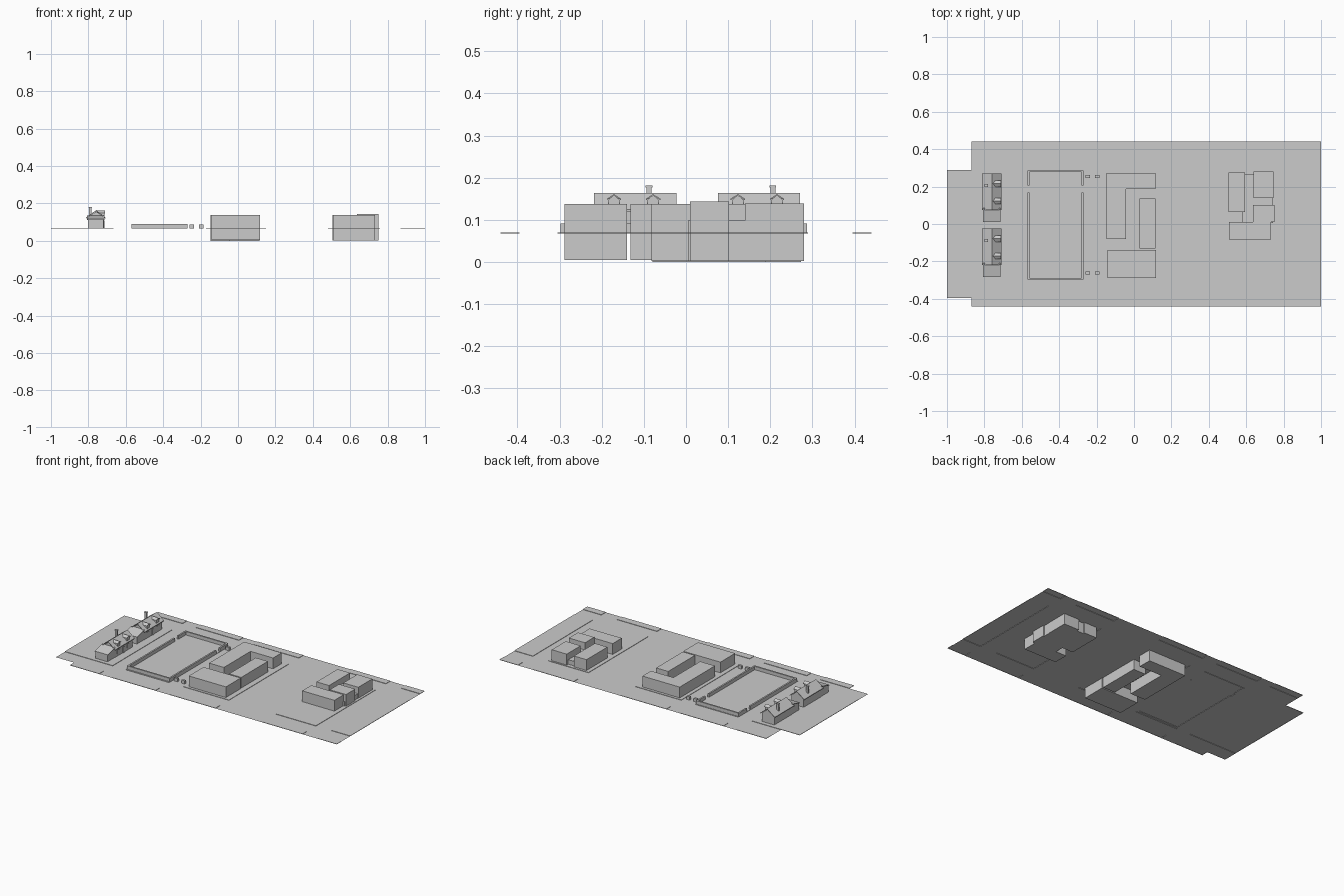
import bpy, bmesh
from mathutils import Vector

if "Cube" in bpy.data.objects:
    bpy.data.objects.remove(bpy.data.objects["Cube"])

G = 0.067      # road level
P = 0.0695     # pavement level


def finish(name, bm):
    bmesh.ops.recalc_face_normals(bm, faces=bm.faces)
    me = bpy.data.meshes.new(name)
    bm.to_mesh(me)
    bm.free()
    ob = bpy.data.objects.new(name, me)
    bpy.context.collection.objects.link(ob)
    return ob


def prism(name, pts, vec):
    """Sweep a planar outline along a vector."""
    bm = bmesh.new()
    f = bm.faces.new([bm.verts.new(p) for p in pts])
    r = bmesh.ops.extrude_face_region(bm, geom=[f], use_keep_orig=True)
    bmesh.ops.translate(bm, vec=Vector(vec),
                        verts=[v for v in r["geom"] if isinstance(v, bmesh.types.BMVert)])
    return finish(name, bm)


def box(name, x0, x1, y0, y1, z0, z1):
    return prism(name, [(x0, y0, z0), (x1, y0, z0), (x1, y1, z0), (x0, y1, z0)],
                 (0, 0, z1 - z0))


# ground: one sheet of roads with slightly raised city blocks
xs = [-1, -0.87, -0.665, -0.57, -0.27, -0.17, 0.15, 0.48, 0.76, 0.87, 1]
ys = [-0.44, -0.395, -0.305, 0.29, 0.395, 0.44]
bm = bmesh.new()
grid = [[bm.verts.new((x, y, G)) for y in ys] for x in xs]
pads = []
for i in range(len(xs) - 1):
    for j in range(len(ys) - 1):
        if i == 0 and j not in (1, 2):
            continue
        f = bm.faces.new((grid[i][j], grid[i + 1][j], grid[i + 1][j + 1], grid[i][j + 1]))
        if i in (0, 1, 3, 5, 7, 9) and j in (0, 2, 4):
            pads.append(f)
r = bmesh.ops.extrude_face_region(bm, geom=pads)
bmesh.ops.translate(bm, vec=(0, 0, P - G),
                    verts=[v for v in r["geom"] if isinstance(v, bmesh.types.BMVert)])
bmesh.ops.delete(bm, geom=[f for f in pads if f.is_valid], context="FACES")
bmesh.ops.delete(bm, geom=[v for v in bm.verts if not v.link_faces], context="VERTS")
finish("ground", bm)

# central complex: L-shaped hall, side wing and front hall
L = [(-0.147, -0.08), (-0.043, -0.08), (-0.043, 0.187), (0.115, 0.187),
     (0.115, 0.273), (-0.147, 0.273)]
prism("central_l_hall", [(x, y, 0) for x, y in L], (0, 0, 0.138))
box("central_side_wing", 0.03, 0.115, -0.132, 0.135, 0.005, 0.137)
box("central_front_hall", -0.143, 0.117, -0.288, -0.14, 0.005, 0.137)

# eastern complex: four blocks and a lower link
box("east_left_block", 0.505, 0.593, 0.065, 0.275, 0.002, 0.138)
box("east_back_block", 0.64, 0.745, 0.14, 0.28, 0.002, 0.139)
box("east_tall_block", 0.636, 0.75, 0.01, 0.102, 0.002, 0.144)
box("east_front_block", 0.507, 0.733, -0.082, 0.01, 0.002, 0.138)
box("east_low_link", 0.58, 0.743, 0.005, 0.265, 0.002, 0.098)

# walled field with side gateways
T, H = 0.01, 0.091
box("field_wall_front", -0.57, -0.27, -0.298, -0.288, G, H)
box("field_wall_back", -0.57, -0.27, 0.277, 0.287, G, H)
for side, x in (("left", -0.57), ("right", -0.28)):
    box(f"field_wall_{side}_long", x, x + T, -0.288, 0.168, G, H)
    box(f"field_wall_{side}_short", x, x + T, 0.205, 0.277, G, H)

# roadside blocks beside the field
for i, x in enumerate((-0.248, -0.197)):
    for j, y in enumerate((-0.262, 0.254)):
        box(f"roadside_block_{i}_{j}", x - 0.012, x + 0.012, y - 0.007, y + 0.007, G, 0.087)


def house(tag, y0):
    """House with gabled roof, two dormers, chimney and lean-to wing."""
    y1 = y0 + 0.195
    prof = [(-0.803, P), (-0.717, P), (-0.717, 0.125), (-0.758, 0.157), (-0.803, 0.125)]
    prism(f"{tag}_walls", [(x, y0 + 0.008, z) for x, z in prof], (0, 0.179, 0))
    roof = [(-0.812, 0.119), (-0.758, 0.159), (-0.708, 0.119),
            (-0.708, 0.124), (-0.758, 0.164), (-0.812, 0.124)]
    prism(f"{tag}_roof", [(x, y0, z) for x, z in roof], (0, y1 - y0, 0))
    for k, dy in enumerate((0.047, 0.140)):
        y = y0 + dy
        front = [(-0.013, 0.125), (0.013, 0.125), (0.013, 0.148), (0, 0.158), (-0.013, 0.148)]
        prism(f"{tag}_dormer_{k}", [(-0.715, y + a, z) for a, z in front], (-0.04, 0, 0))
        cap = [(-0.017, 0.147), (0, 0.157), (0.017, 0.147), (0.017, 0.150),
               (0, 0.161), (-0.017, 0.150)]
        prism(f"{tag}_dormer_roof_{k}", [(-0.711, y + a, z) for a, z in cap], (-0.046, 0, 0))
    yc = y0 + 0.13
    box(f"{tag}_chimney", -0.797, -0.783, yc - 0.006, yc + 0.006, 0.12, 0.177)
    box(f"{tag}_chimney_cap", -0.799, -0.781, yc - 0.008, yc + 0.008, 0.177, 0.181)
    # wing falling away from the house
    w = y0 - 0.066
    wing = [(w + 0.004, P), (y0 + 0.009, P), (y0 + 0.009, 0.130), (w + 0.004, 0.112)]
    prism(f"{tag}_wing", [(-0.801, y, z) for y, z in wing], (0.082, 0, 0))
    lean = [(w, 0.112), (y0 + 0.009, 0.131), (y0 + 0.009, 0.135), (w, 0.116)]
    prism(f"{tag}_wing_roof", [(-0.806, y, z) for y, z in lean], (0.092, 0, 0))
    # windows and door on the street side
    for k, dy in enumerate((0.045, 0.145)):
        box(f"{tag}_window_{k}", -0.718, -0.715, y0 + dy - 0.014, y0 + dy + 0.014, 0.085, 0.108)
    box(f"{tag}_door", -0.718, -0.714, y0 + 0.087, y0 + 0.103, P, 0.107)


house("south_house", -0.218)
house("north_house", 0.076)
